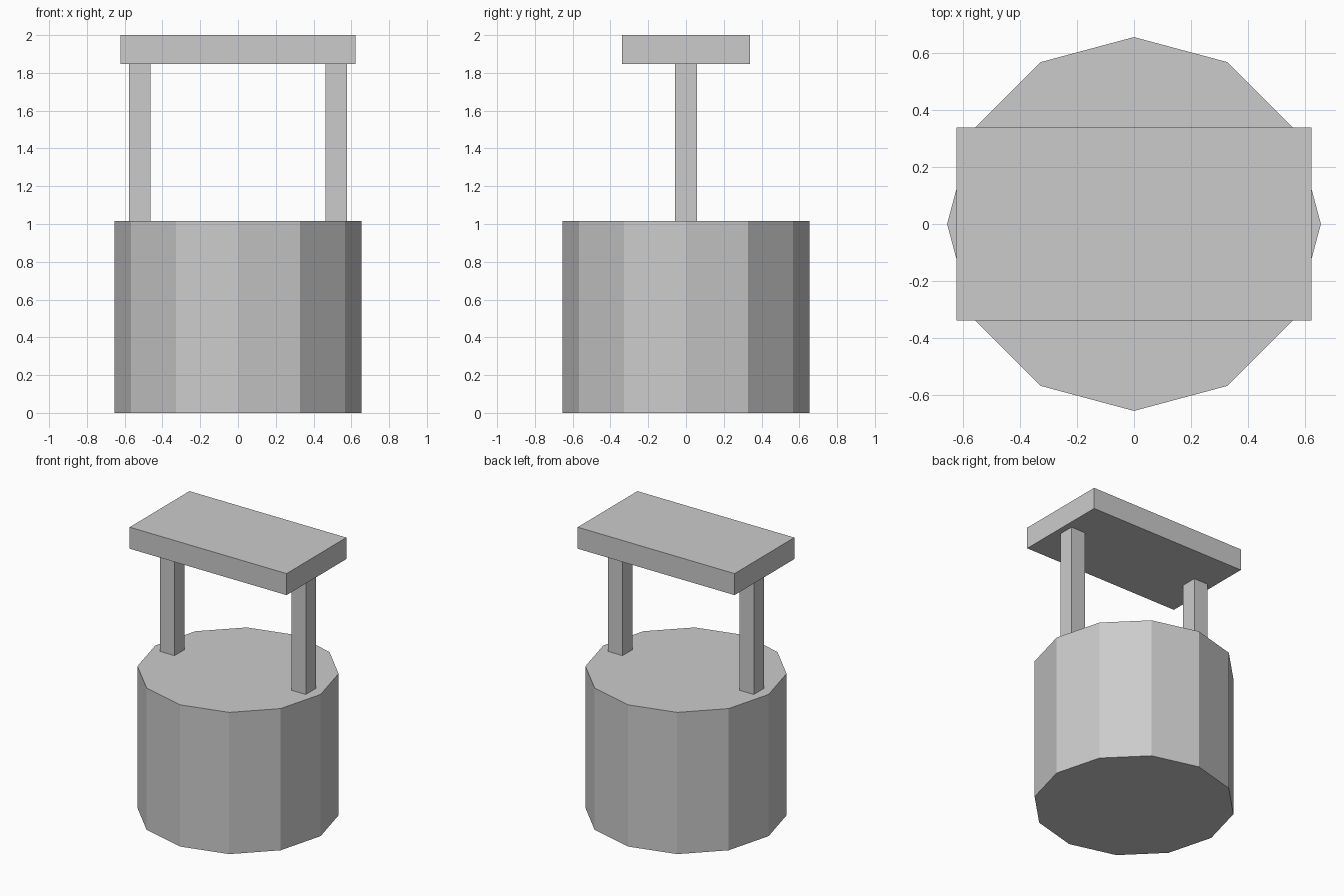
import bpy

if "Cube" in bpy.data.objects:
    bpy.data.objects.remove(bpy.data.objects["Cube"])

WELL_RADIUS, WELL_HEIGHT = 0.655, 1.015
ROOF_BOTTOM, TOP = 1.846, 2.0
POST_X, POST_WIDTH = 0.52, 0.114


def box(name, x, size_x, size_y, z0, z1):
    bpy.ops.mesh.primitive_cube_add(size=1, location=(x, 0, (z0 + z1) / 2))
    obj = bpy.context.object
    obj.name = name
    obj.scale = (size_x, size_y, z1 - z0)
    bpy.ops.object.transform_apply(location=False, rotation=False, scale=True)
    return obj


# Twelve-sided well body
bpy.ops.mesh.primitive_cylinder_add(vertices=12, radius=WELL_RADIUS, depth=WELL_HEIGHT,
                                    location=(0, 0, WELL_HEIGHT / 2))
bpy.context.object.name = "well_body"

# Two posts standing on the rim
for side, sign in (("left", -1), ("right", 1)):
    box(side + "_post", sign * POST_X, POST_WIDTH, POST_WIDTH, WELL_HEIGHT, ROOF_BOTTOM)

# Flat slab roof
box("roof", 0, 1.243, 0.676, ROOF_BOTTOM, TOP)
